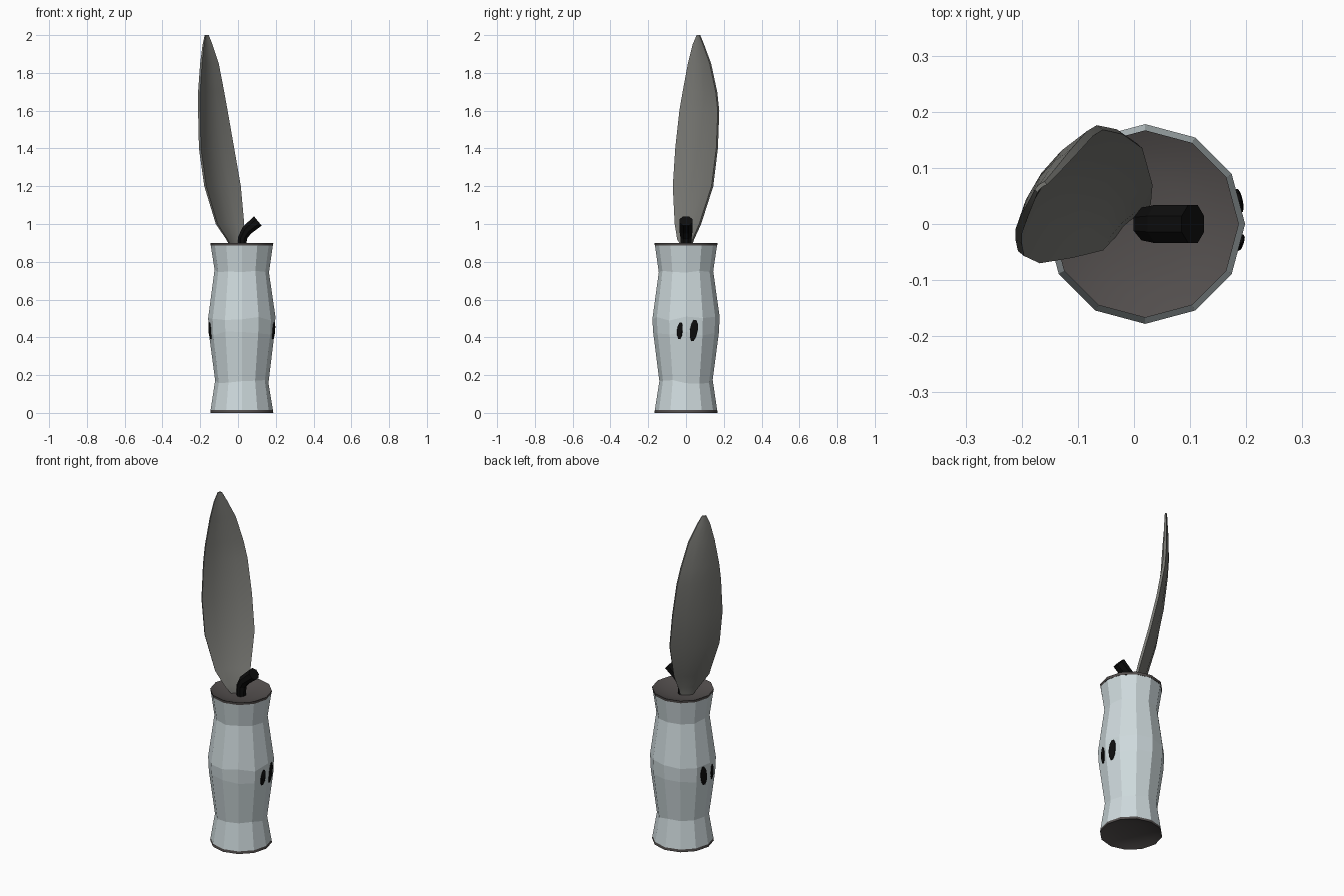
import bpy, bmesh, math, random
from mathutils import Vector

random.seed(4)
cube = bpy.data.objects.get("Cube")
if cube:
    bpy.data.objects.remove(cube, do_unlink=True)

CX = 0.02       # axis of the handle
SIDES = 12


def material(name, rgb):
    m = bpy.data.materials.new(name)
    m.use_nodes = True
    m.diffuse_color = (*rgb, 1)
    m.node_tree.nodes["Principled BSDF"].inputs["Base Color"].default_value = (*rgb, 1)
    return m


pale = material("pale_blue_grey", (0.62, 0.70, 0.72))
steel = material("warm_grey", (0.19, 0.19, 0.175))
brown = material("dark_brown_grey", (0.085, 0.076, 0.074))
black = material("black", (0.004, 0.004, 0.004))


def loft(name, rings, mat, start=True, end=True, smooth=None):
    """Skin a list of closed rings, with optional end faces."""
    bm = bmesh.new()
    loops = [[bm.verts.new(p) for p in ring] for ring in rings]
    for a, b in zip(loops, loops[1:]):
        for i in range(len(a)):
            j = (i + 1) % len(a)
            bm.faces.new((a[i], a[j], b[j], b[i]))
    if start:
        bm.faces.new(loops[0][::-1])
    if end:
        bm.faces.new(loops[-1])
    bmesh.ops.recalc_face_normals(bm, faces=bm.faces)
    mesh = bpy.data.meshes.new(name)
    bm.to_mesh(mesh)
    bm.free()
    mesh.materials.append(mat)
    ob = bpy.data.objects.new(name, mesh)
    bpy.context.collection.objects.link(ob)
    if smooth:
        bpy.ops.object.select_all(action='DESELECT')
        ob.select_set(True)
        bpy.context.view_layer.objects.active = ob
        bpy.ops.object.shade_smooth_by_angle(angle=math.radians(smooth))
    return ob


def circle(r, z, jitter=0.0):
    ring = []
    for i in range(SIDES):
        a = math.tau * i / SIDES
        ring.append((CX + r * math.cos(a), r * math.sin(a),
                     z + random.uniform(-jitter, jitter)))
    return ring


def interp(table, z):
    for (z0, *a), (z1, *b) in zip(table, table[1:]):
        if z <= z1:
            t = (z - z0) / (z1 - z0)
            return [p + (q - p) * t for p, q in zip(a, b)]
    return list(table[-1][1:])


# Waisted faceted handle
profile = [(0.015, 0.165), (0.165, 0.141), (0.42, 0.174), (0.5, 0.178),
           (0.75, 0.144), (0.885, 0.164)]
wobble = [0, 0.012, 0.012, 0.012, 0.008, 0]
loft("handle", [circle(r, z, w) for (z, r), w in zip(profile, wobble)], pale, False, False)

# Dished dark end caps
dish = [(0.165, 0.015), (0.167, 0.0), (0.135, 0.014), (0.08, 0.026), (0.02, 0.03)]
loft("bottom_cap", [circle(r, z) for r, z in dish], brown, False, True, 120)
loft("top_cap", [circle(r, 0.9 - z) for r, z in dish], brown, False, True, 120)

# Leaf blade: height, then x and y of its two long edges
edges = [(0.87, -0.03, -0.02, 0.02, 0.02), (0.92, -0.055, -0.047, 0.03, 0.035),
         (1.0, -0.108, -0.06, 0.033, 0.07), (1.2, -0.168, -0.07, 0.015, 0.135),
         (1.4, -0.196, -0.057, -0.02, 0.16), (1.6, -0.2, -0.035, -0.055, 0.168),
         (1.7, -0.2, -0.018, -0.073, 0.157), (1.85, -0.19, 0.01, -0.102, 0.125),
         (1.95, -0.18, 0.035, -0.135, 0.09), (2.0, -0.172, 0.056, -0.155, 0.07)]
rings = []
for z, xl, yl, xr, yr in edges:
    left, right = Vector((xl, yl, z)), Vector((xr, yr, z))
    across = right - left
    width = across.length
    out = Vector((-across.y, across.x, 0)).normalized()
    thick = min(0.014, 0.006 + width * 0.05)
    steps = [-1, -0.5, 0, 0.5, 1]
    inner = [left + across * (s + 1) / 2 + out * 0.1 * width * (1 - s * s) for s in steps]
    rings.append(inner + [p + out * thick for p in reversed(inner)])
loft("leaf_blade", rings, steel, smooth=35)

# Bent stub: x, z, lean angle, in-plane radius, sideways radius
path = [(0.022, 0.87, 0, 0.023, 0.027), (0.023, 0.925, 10, 0.024, 0.029),
        (0.046, 0.966, 38, 0.028, 0.034), (0.105, 1.016, 51, 0.032, 0.034)]
rings = []
for x, z, lean, rx, ry in path:
    t = math.radians(lean)
    ring = []
    for i in range(8):
        a = math.tau * (i + 0.5) / 8
        u = rx * math.cos(a) / math.cos(math.pi / 8)
        ring.append((x + u * math.cos(t), ry * math.sin(a) / math.cos(math.pi / 8),
                     z - u * math.sin(t)))
    rings.append(ring)
loft("bent_stub", rings, black)


# Oval eyes lying on the facets at both sides
def eye(name, side, turn, half_w, half_h, zc, shift):
    a = math.radians(turn)
    rings = []
    for lift, scale in ((-0.006, 1), (0.005, 1), (0.008, 0.7)):
        ring = []
        for i in range(10):
            b = math.tau * i / 10
            z = zc + half_h * scale * math.sin(b)
            u = shift + half_w * scale * (math.cos(b) + 0.3 * math.sin(b))
            d = interp(profile, z)[0] * math.cos(math.pi / SIDES) + lift
            ring.append((CX + side * (d * math.cos(a) - u * math.sin(a)),
                         d * math.sin(a) + u * math.cos(a), z))
        rings.append(ring)
    loft(name, rings, black)


for side, label in ((1, "left"), (-1, "right")):
    eye(label + "_back_eye", side, 15, 0.021, 0.058, 0.437, -0.003)
    eye(label + "_front_eye", side, -15, 0.015, 0.046, 0.435, 0.012)
